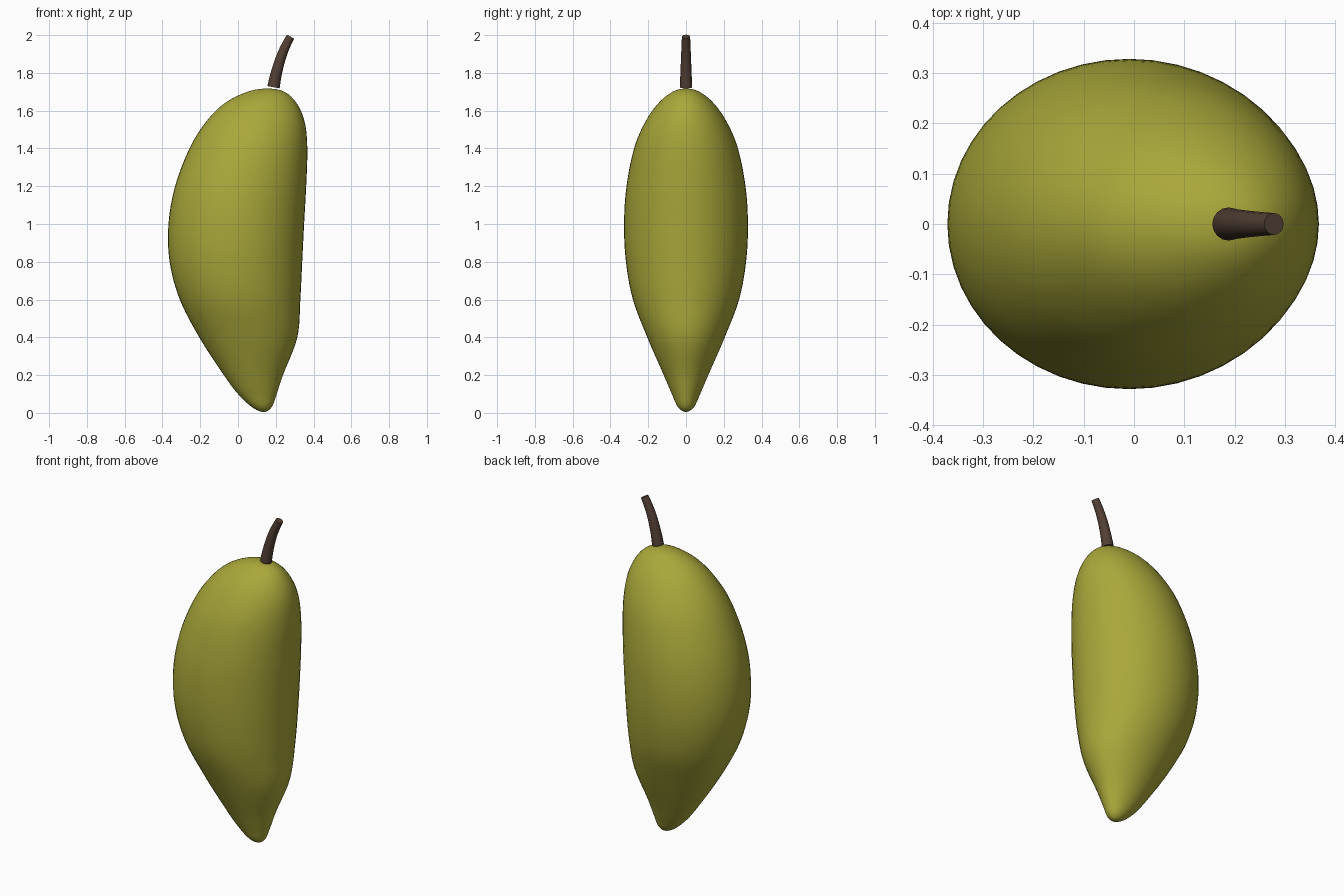
import bpy, bmesh, math
from mathutils import Vector

cube = bpy.data.objects.get("Cube")
if cube:
    bpy.data.objects.remove(cube)


def make_material(name, rgb, roughness=0.6):
    mat = bpy.data.materials.new(name)
    mat.use_nodes = True
    colour = (*rgb, 1.0)
    mat.diffuse_color = colour
    bsdf = mat.node_tree.nodes["Principled BSDF"]
    bsdf.inputs["Base Color"].default_value = colour
    bsdf.inputs["Roughness"].default_value = roughness
    return mat


def spline(points, before, after, steps):
    """Smooth path through the points, with phantom points past both ends."""
    pts = [Vector(p) for p in [before, *points, after]]
    path = []
    for a, b, c, d in zip(pts, pts[1:], pts[2:], pts[3:]):
        for i in range(steps):
            t = i / steps
            path.append(0.5 * (2 * b + (c - a) * t + (2 * a - 5 * b + 4 * c - d) * t ** 2
                               + (3 * b - a - 3 * c + d) * t ** 3))
    path.append(pts[-2])
    return path


def mirrored(section):
    """Section continued over a pole, so that the pole is rounded."""
    z, left, right, depth = section
    return z, right, left, -depth


def loft(name, sections, material, sides=48):
    """Skin of elliptical rings, closed by a single vertex at each pole."""
    bm = bmesh.new()
    rings = []
    for z, lo, hi, depth in sections[1:-1]:
        mid, half = (lo + hi) / 2, (hi - lo) / 2
        angles = [math.tau * i / sides for i in range(sides)]
        rings.append([bm.verts.new((mid + half * math.cos(a), depth * math.sin(a), z))
                      for a in angles])
    poles = [bm.verts.new((s[1], 0, s[0])) for s in (sections[0], sections[-1])]
    for i in range(sides):
        j = (i + 1) % sides
        for low, high in zip(rings, rings[1:]):
            bm.faces.new((low[i], low[j], high[j], high[i]))
        bm.faces.new((poles[0], rings[0][j], rings[0][i]))
        bm.faces.new((poles[1], rings[-1][i], rings[-1][j]))
    bmesh.ops.recalc_face_normals(bm, faces=bm.faces)
    for face in bm.faces:
        face.smooth = True
    mesh = bpy.data.meshes.new(name)
    bm.to_mesh(mesh)
    bm.free()
    mesh.materials.append(material)
    obj = bpy.data.objects.new(name, mesh)
    bpy.context.collection.objects.link(obj)
    return obj


skin = make_material("olive green skin", (0.40, 0.39, 0.042))
bark = make_material("brown stem", (0.085, 0.05, 0.034), 0.8)

# Fruit body: height, low x, high x, half depth
profile = [
    (0.005, 0.135, 0.135, 0.0),
    (0.03, 0.075, 0.178, 0.042),
    (0.10, 0.0, 0.205, 0.075),
    (0.20, -0.075, 0.238, 0.118),
    (0.40, -0.205, 0.314, 0.205),
    (0.60, -0.308, 0.33, 0.281),
    (0.80, -0.362, 0.34, 0.318),
    (1.00, -0.368, 0.35, 0.328),
    (1.20, -0.333, 0.361, 0.315),
    (1.40, -0.257, 0.367, 0.275),
    (1.54, -0.17, 0.353, 0.216),
    (1.64, -0.07, 0.31, 0.146),
    (1.70, 0.05, 0.245, 0.071),
    (1.717, 0.155, 0.155, 0.0),
]
loft("fruit_body",
     spline(profile, mirrored(profile[1]), mirrored(profile[-2]), 6), skin)

# Stem: a curved, tapered tube with closed ends
curve = bpy.data.curves.new("stem", "CURVE")
curve.dimensions = "3D"
curve.bevel_depth = 0.033
curve.bevel_resolution = 6
curve.use_fill_caps = True
stem_points = [(0.188, 0, 1.724), (0.206, 0, 1.81), (0.236, 0, 1.905), (0.278, 0, 1.992)]
path = spline(stem_points, (0.175, 0, 1.64), (0.325, 0, 2.07), 5)
tube = curve.splines.new("POLY")
tube.points.add(len(path) - 1)
for i, (point, co) in enumerate(zip(tube.points, path)):
    point.co = (*co, 1)
    point.radius = 1 - 0.34 * i / (len(path) - 1)
curve.materials.append(bark)
stem = bpy.data.objects.new("stem", curve)
bpy.context.collection.objects.link(stem)

# Turn the stem into a mesh with crisp end caps
bpy.ops.object.select_all(action="DESELECT")
stem.select_set(True)
bpy.context.view_layer.objects.active = stem
bpy.ops.object.convert(target="MESH")
bpy.ops.object.shade_smooth_by_angle(angle=math.radians(40))
